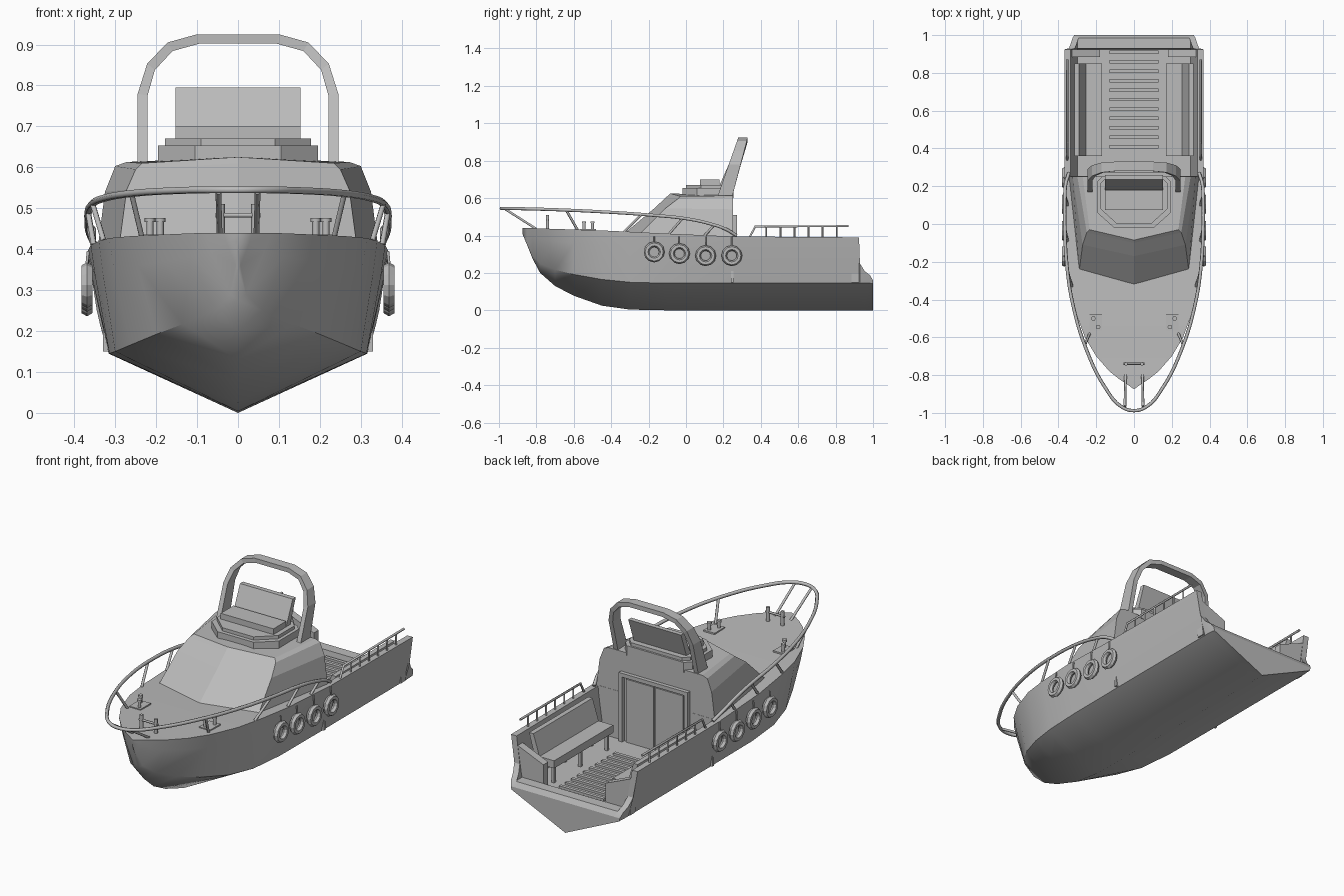
import bpy, bmesh, math
from mathutils import Vector

cube = bpy.data.objects.get("Cube")
if cube:
    bpy.data.objects.remove(cube)

grey = bpy.data.materials.new("plain_grey")
grey.use_nodes = True
GREY = (0.5, 0.5, 0.5, 1)
grey.diffuse_color = GREY
grey.node_tree.nodes["Principled BSDF"].inputs["Base Color"].default_value = GREY


def build(name, verts, faces, mirror=False, smooth=False):
    bm = bmesh.new()
    vs = [bm.verts.new(v) for v in verts]
    for f in faces:
        bm.faces.new([vs[i] for i in f])
    bmesh.ops.remove_doubles(bm, verts=bm.verts, dist=0.0005)
    bmesh.ops.recalc_face_normals(bm, faces=bm.faces)
    me = bpy.data.meshes.new(name)
    bm.to_mesh(me)
    bm.free()
    me.materials.append(grey)
    ob = bpy.data.objects.new(name, me)
    bpy.context.collection.objects.link(ob)
    if mirror:
        ob.modifiers.new("Mirror", "MIRROR").use_clip = True
    if smooth:
        bpy.ops.object.select_all(action="DESELECT")
        ob.select_set(True)
        bpy.context.view_layer.objects.active = ob
        bpy.ops.object.shade_smooth_by_angle(angle=math.radians(28))
    return ob


def prism(name, profile, axis, a, b, mirror=False):
    """Extrude a 2D profile along an axis from a to b."""
    n = len(profile)
    place = {"x": lambda p, t: (t, p[0], p[1]),
             "y": lambda p, t: (p[0], t, p[1]),
             "z": lambda p, t: (p[0], p[1], t)}[axis]
    verts = [place(p, t) for t in (a, b) for p in profile]
    faces = [(i, (i + 1) % n, n + (i + 1) % n, n + i) for i in range(n)]
    faces += [tuple(range(n)), tuple(range(n, 2 * n))]
    return build(name, verts, faces, mirror)


def box(name, x, y, z, mirror=False):
    rect = [(x[0], y[0]), (x[1], y[0]), (x[1], y[1]), (x[0], y[1])]
    return prism(name, rect, "z", z[0], z[1], mirror)


def tube(name, pts, r, curved=False):
    cu = bpy.data.curves.new(name, "CURVE")
    cu.dimensions = "3D"
    cu.bevel_depth, cu.bevel_resolution = r, 1
    cu.use_fill_caps = True
    cu.resolution_u = 5
    if curved:
        sp = cu.splines.new("BEZIER")
        sp.bezier_points.add(len(pts) - 1)
        for bp, p in zip(sp.bezier_points, pts):
            bp.co = p
            bp.handle_left_type = bp.handle_right_type = "AUTO"
    else:
        sp = cu.splines.new("POLY")
        sp.points.add(len(pts) - 1)
        for sp_pt, p in zip(sp.points, pts):
            sp_pt.co = (*p, 1)
    cu.materials.append(grey)
    ob = bpy.data.objects.new(name, cu)
    bpy.context.collection.objects.link(ob)


# Hull: stations of y, keel z, chine x z, sheer x z, floor z (None = closed deck)
FLOOR = 0.15
stations = [
    (-0.875, 0.41, 0, 0.42, 0, 0.44, None),
    (-0.85, 0.35, 0.006, 0.36, 0.035, 0.44, None),
    (-0.82, 0.275, 0.02, 0.29, 0.08, 0.44, None),
    (-0.78, 0.20, 0.06, 0.25, 0.13, 0.438, None),
    (-0.70, 0.13, 0.135, 0.217, 0.20, 0.435, None),
    (-0.60, 0.078, 0.20, 0.192, 0.26, 0.432, None),
    (-0.45, 0.025, 0.265, 0.165, 0.315, 0.427, None),
    (-0.30, 0.004, 0.30, 0.15, 0.34, 0.42, None),
    (-0.10, 0, 0.314, 0.145, 0.36, 0.41, None),
    (0.25, 0, 0.316, 0.145, 0.367, 0.395, None),
    (0.251, 0, 0.316, 0.145, 0.367, 0.395, FLOOR),
    (0.925, 0, 0.316, 0.145, 0.367, 0.39, FLOOR),
    (0.93, 0, 0.316, 0.145, 0.345, 0.25, 0.185),
    (0.955, 0, 0.316, 0.145, 0.335, 0.21, 0.185),
    (0.985, 0, 0.314, 0.145, 0.325, 0.186, 0.185),
    (1.0, 0, 0.312, 0.143, 0.316, 0.16, 0.16),
]
verts, faces = [], []
for y, kz, cx, cz, sx, sz, fz in stations:
    inner = (sx - 0.032, sz) if fz else (sx * 0.9, sz)
    low = (0.30, fz) if fz else (sx * 0.8, sz)
    mid = (cx + (sx - cx) * 0.75, cz + (sz - cz) * 0.7)
    ring = [(0, kz), (cx, cz), mid, (sx, sz), inner, low, (0, low[1])]
    verts += [(x, y, z) for x, z in ring]
N = 7
for s in range(len(stations) - 1):
    for i in range(N - 1):
        a = s * N + i
        faces.append((a, a + 1, a + N + 1, a + N))
last = (len(stations) - 1) * N
faces.append(tuple(range(last, last + N)))
build("hull", verts, faces, mirror=True, smooth=True)

# Cabin: rings of centre front, front corner, rear corner, rear centre
rings = [
    ((0, -0.33, 0.41), (0.29, -0.245, 0.41), (0.345, 0.252, 0.385)),
    ((0, -0.17, 0.545), (0.272, -0.11, 0.545), (0.325, 0.252, 0.54)),
    ((0, -0.10, 0.61), (0.25, -0.045, 0.595), (0.30, 0.252, 0.603)),
    ((0, -0.085, 0.625), (0.235, -0.03, 0.61), (0.272, 0.252, 0.613)),
]
verts, faces = [], []
for r in rings:
    verts += list(r) + [(0, 0.252, r[2][2])]
for s in range(3):
    for i in range(3):
        a = s * 4 + i
        faces.append((a, a + 1, a + 5, a + 4))
faces.append((12, 13, 14, 15))
build("cabin", verts, faces, mirror=True)

# Cabin bulkhead with double door
box("bulkhead", (-0.33, 0.33), (0.24, 0.253), (FLOOR, 0.40))
box("door_frame_side", (0.18, 0.20), (0.25, 0.272), (FLOOR, 0.51), True)
box("door_frame_top", (-0.20, 0.20), (0.25, 0.272), (0.49, 0.51))
box("door_leaf", (0.006, 0.165), (0.25, 0.262), (FLOOR, 0.48), True)

# Upper helm platform, seat and backrest


def octagon(w, front, back, cut):
    return [(-cut, front), (cut, front), (w, front + 0.08), (w, back - 0.03),
            (w - 0.03, back), (0.03 - w, back), (-w, back - 0.03), (-w, front + 0.08)]


prism("platform_base", octagon(0.195, -0.02, 0.255, 0.105), "z", 0.60, 0.653)
prism("platform_top", octagon(0.178, 0.0, 0.245, 0.09), "z", 0.653, 0.67)
box("helm_seat", (-0.153, 0.153), (0.075, 0.18), (0.67, 0.70))
prism("helm_backrest", [(0.18, 0.67), (0.215, 0.67), (0.26, 0.795), (0.235, 0.795)],
      "x", -0.153, 0.153)

# Radar arch: outer and inner outline swept back with height
outer = [(0.245, 0.60), (0.245, 0.78), (0.222, 0.853), (0.172, 0.905), (0.10, 0.925), (0, 0.925)]
inside = [(0.221, 0.60), (0.221, 0.775), (0.203, 0.838), (0.16, 0.884), (0.095, 0.902), (0, 0.902)]
verts, faces = [], []
for (ox, oz), (ix, iz) in zip(outer, inside):
    t = (oz - 0.60) / 0.325
    front, back = 0.165 + 0.115 * t, 0.245 + 0.085 * t
    verts += [(ox, front, oz), (ox, back, oz), (ix, back, iz), (ix, front, iz)]
for s in range(len(outer) - 1):
    for i in range(4):
        j = (i + 1) % 4
        faces.append((s * 4 + i, s * 4 + j, s * 4 + 4 + j, s * 4 + 4 + i))
faces.append((0, 1, 2, 3))
build("radar_arch", verts, faces, mirror=True)

# Bow rail
half = [(0.345, 0.27, 0.40), (0.362, 0.21, 0.435), (0.366, 0.12, 0.465), (0.366, 0, 0.49),
        (0.357, -0.2, 0.51), (0.325, -0.42, 0.525), (0.25, -0.67, 0.537),
        (0.15, -0.87, 0.543), (0.07, -0.965, 0.545)]
full = half + [(0, -0.988, 0.545)] + [(-x, y, z) for x, y, z in reversed(half)]
tube("bow_rail", full, 0.009, curved=True)

for s in (1, -1):
    # Bow rail posts
    for top, foot in [((0.048, -0.965, 0.54), (0.045, -0.80, 0.435)),
                      ((0.26, -0.64, 0.535), (0.235, -0.58, 0.43)),
                      ((0.355, -0.24, 0.51), (0.328, -0.33, 0.42)),
                      ((0.366, -0.02, 0.49), (0.352, -0.09, 0.41)),
                      ((0.364, 0.15, 0.455), (0.352, 0.10, 0.40))]:
        tube("bow_rail_post", [(s * top[0], *top[1:]), (s * foot[0], *foot[1:])], 0.007)
    # Stern rails
    tube("stern_rail", [(s * 0.353, 0.34, 0.39), (s * 0.353, 0.37, 0.448), (s * 0.353, 0.87, 0.45)], 0.006)
    for i in range(6):
        y = 0.43 + 0.075 * i
        tube("stern_rail_post", [(s * 0.353, y, 0.385), (s * 0.353, y, 0.45)], 0.005)
    # Tyre fenders on ropes
    for y, z in [(-0.17, 0.312), (-0.035, 0.303), (0.105, 0.292), (0.245, 0.292)]:
        bpy.ops.mesh.primitive_torus_add(
            major_segments=12, minor_segments=6, major_radius=0.041, minor_radius=0.015,
            location=(s * 0.369, y, z), rotation=(0, math.pi / 2, 0))
        tyre = bpy.context.object
        tyre.name = "tyre_fender"
        tyre.data.materials.append(grey)
        tube("fender_rope", [(s * 0.37, y, z + 0.045), (s * 0.366, y, 0.395)], 0.004)
    # Twin bollards
    box("bollard_base", sorted((s * 0.17, s * 0.235)), (-0.565, -0.48), (0.425, 0.436))
    for x, y in [(0.215, -0.50), (0.19, -0.545)]:
        tube("bollard", [(s * x, y, 0.425), (s * x, y, 0.468)], 0.009)
        tube("bollard_cap", [(s * x, y, 0.466), (s * x, y, 0.476)], 0.013)
    # Bow bitt posts
    tube("bow_bitt_post", [(s * 0.042, -0.74, 0.43), (s * 0.042, -0.74, 0.51)], 0.010)
tube("bow_bitt_bar", [(-0.055, -0.74, 0.483), (0.055, -0.74, 0.483)], 0.006)

# Cockpit benches, corner wedges and floor slats
box("bench_seat", (0.17, 0.29), (0.36, 0.85), (0.235, 0.275), True)
prism("bench_backrest", [(0.255, 0.275), (0.285, 0.275), (0.315, 0.385), (0.29, 0.385)],
      "y", 0.36, 0.85, True)
for y in (0.38, 0.60, 0.82):
    box("bench_leg", (0.18, 0.195), (y, y + 0.015), (FLOOR, 0.24), True)
    box("bench_leg_rear", (0.27, 0.285), (y, y + 0.015), (FLOOR, 0.24), True)
prism("corner_wedge", [(0.18, FLOOR), (0.325, FLOOR), (0.335, 0.345), (0.18, 0.28)],
      "y", 0.885, 0.925, True)
for i in range(11):
    y = 0.40 + 0.05 * i
    box("floor_slat", (-0.13, 0.13), (y, y + 0.018), (FLOOR - 0.005, FLOOR + 0.012))
